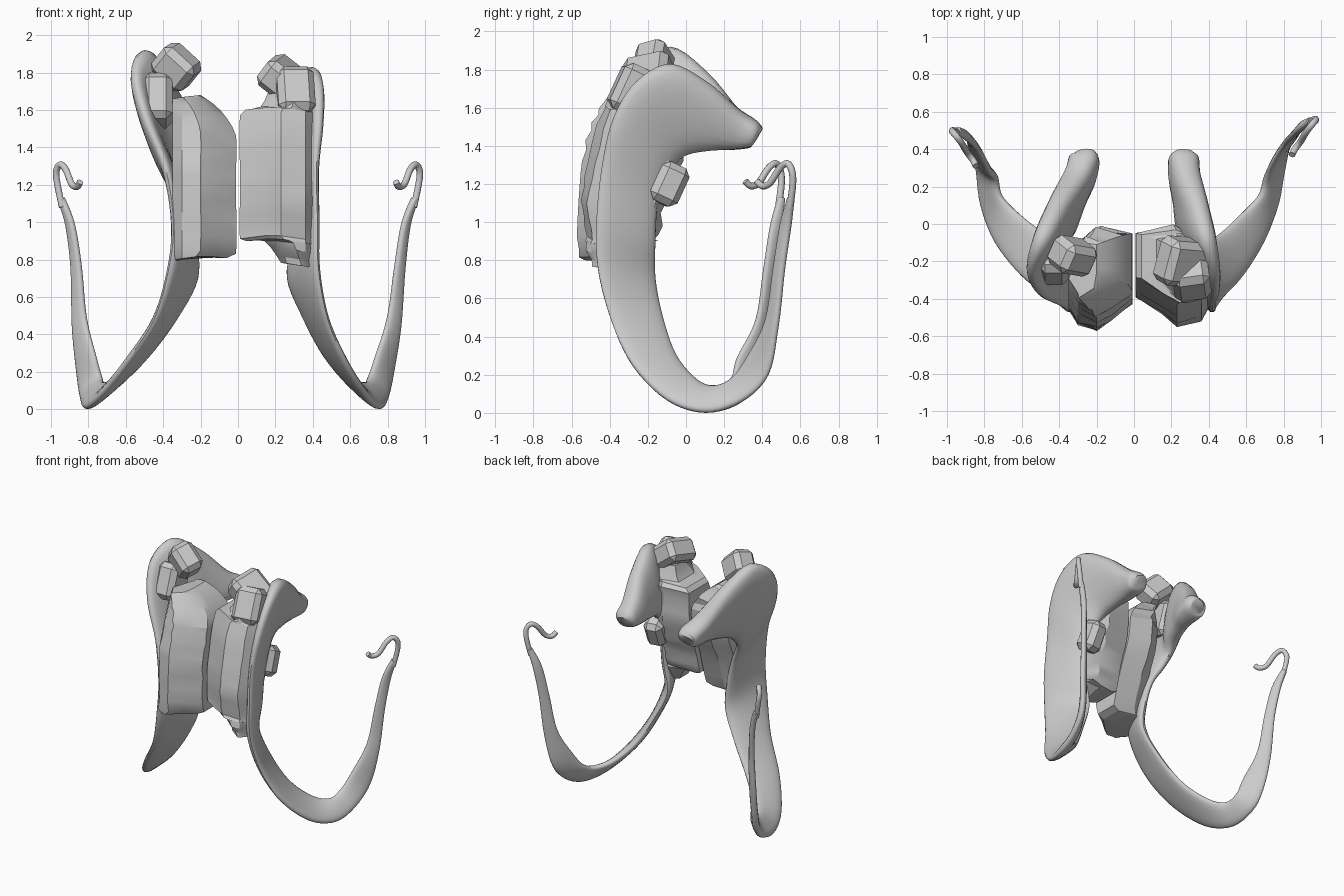
import bpy, math, random
from mathutils import Vector, Euler

if "Cube" in bpy.data.objects:
    bpy.data.objects.remove(bpy.data.objects["Cube"])
random.seed(4)

# Band stations: outer rim point, inner edge point, half thickness
BAND = [
    ((.275, .40, 1.49), (.255, .36, 1.42), .05),
    ((.28, .37, 1.53), (.25, .33, 1.395), .08),
    ((.30, .28, 1.59), (.24, .23, 1.385), .08),
    ((.35, .12, 1.73), (.25, .12, 1.375), .075),
    ((.40, -.08, 1.83), (.26, .00, 1.35), .075),
    ((.44, -.26, 1.74), (.28, -.07, 1.29), .055),
    ((.44, -.38, 1.55), (.30, -.12, 1.20), .045),
    ((.42, -.44, 1.30), (.31, -.15, 1.08), .035),
    ((.425, -.47, 1.00), (.30, -.16, .90), .035),
    ((.43, -.46, .75), (.27, -.16, .70), .035),
    ((.48, -.39, .48), (.35, -.12, .50), .03),
    ((.58, -.28, .25), (.46, -.05, .30), .03),
    ((.69, -.10, .07), (.58, .06, .17), .03),
    ((.765, .10, .005), (.67, .15, .14), .03),
    ((.80, .29, .06), (.70, .24, .18), .028),
    ((.83, .43, .20), (.74, .32, .29), .025),
    ((.87, .48, .45), (.80, .42, .49), .022),
    ((.89, .515, .75), (.84, .46, .76), .02),
    ((.915, .55, .98), (.88, .495, .99), .02),
    ((.955, .565, 1.12), (.935, .535, 1.13), .02)]
# Outward shift of the left band, station by station
SHIFT = [0, 0, .02, .06, .1, .115, .06, -.03, -.08, -.06, -.03, .02, .05, .05, .04, .03, .015, 0, 0, 0]
HOOK = [(.94, .545, 1.08), (.965, .56, 1.2), (.972, .555, 1.27), (.95, .53, 1.308),
        (.92, .49, 1.28), (.89, .44, 1.205), (.86, .40, 1.19), (.845, .37, 1.215)]


def add_mesh(name, rings, angle=50):
    n = len(rings[0])
    verts = [v for r in rings for v in r]
    faces = [(i * n + j, i * n + (j + 1) % n, (i + 1) * n + (j + 1) % n, (i + 1) * n + j)
             for i in range(len(rings) - 1) for j in range(n)]
    faces += [tuple(range(n))[::-1], tuple(range(len(verts) - n, len(verts)))]
    me = bpy.data.meshes.new(name)
    me.from_pydata(verts, [], faces)
    ob = bpy.data.objects.new(name, me)
    bpy.context.collection.objects.link(ob)
    bpy.ops.object.select_all(action='DESELECT')
    ob.select_set(True)
    bpy.context.view_layer.objects.active = ob
    bpy.ops.object.mode_set(mode='EDIT')
    bpy.ops.mesh.select_all(action='SELECT')
    bpy.ops.mesh.normals_make_consistent(inside=False)
    bpy.ops.object.mode_set(mode='OBJECT')
    bpy.ops.object.shade_smooth_by_angle(angle=math.radians(angle))
    return ob


def smooth(pts, steps=5):
    # Catmull-Rom through a list of equal-length vectors
    out = []
    for i in range(len(pts) - 1):
        p = [pts[max(0, min(len(pts) - 1, i + k))] for k in (-1, 0, 1, 2)]
        for s in range(steps):
            t = s / steps
            out.append([.5 * (2 * b + (c - a) * t + (2 * a - 5 * b + 4 * c - d) * t * t
                              + (3 * b - a - 3 * c + d) * t ** 3) for a, b, c, d in zip(*p)])
    return out + [list(pts[-1])]


def band(name, side):
    rows = []
    for k, (a, b, t) in enumerate(BAND):
        a, b = list(a), list(b)
        if side < 0:
            a[0] += SHIFT[k]
            b[0] += SHIFT[k] * .8
            if 3 <= k <= 6:
                a[2] += (.05, .09, .07, .03)[k - 3]
            if k > 14:
                a[1] -= .05
                b[1] -= .05
        rows.append(a + b + [t])
    rows = smooth(rows)
    mids = [(Vector(r[:3]) + Vector(r[3:6])) / 2 for r in rows]
    rings = []
    for i, r in enumerate(rows):
        a, b, t = Vector(r[:3]), Vector(r[3:6]), r[6]
        tan = mids[min(i + 1, len(rows) - 1)] - mids[max(i - 1, 0)]
        nrm = tan.cross(a - b).normalized()
        ring = []
        for j in range(20):
            q = 2 * math.pi * j / 20
            c, s = math.cos(q), math.sin(q)
            v = mids[i] + (a - b) / 2 * math.copysign(abs(c) ** .8, c) \
                + nrm * t * math.copysign(abs(s) ** .8, s)
            ring.append((v.x * side, v.y, max(v.z, 0)))
        rings.append(ring)
    add_mesh(name, rings)


def hook(name, side):
    cu = bpy.data.curves.new(name, 'CURVE')
    cu.dimensions = '3D'
    cu.bevel_depth = .018
    cu.bevel_resolution = 3
    cu.use_fill_caps = True
    sp = cu.splines.new('POLY')
    pts = smooth(HOOK, 4)
    sp.points.add(len(pts) - 1)
    for p, (x, y, z) in zip(sp.points, pts):
        p.co = (x * side, y - (.06 if side < 0 else 0), z, 1)
    bpy.context.collection.objects.link(bpy.data.objects.new(name, cu))


def block(name, side, rows, xo):
    # Ridged pad filling the space between band and middle plane
    rings = []
    for z, xi, yf, yb in smooth(rows, 3):
        xi = max(xi, .008)
        j = lambda s: random.uniform(-s, s)
        xm = (xi + xo) / 2
        ring = [(xi, yb - .03), (xi, (yf + yb) / 2), (xi, yf + .15 + j(.01)),
                (xm - .06, yf + .06 + j(.015)), (xm + .02, yf + j(.012)),
                (xo - .05, yf + .03 + j(.012)), (xo, yf + .11), (xo - .07, yb - .06),
                (xm, yb + j(.02))]
        rings.append([(x * side, y, z + .02 * math.sin(9 * x)) for x, y in ring])
    add_mesh(name, rings, 25)


def chunk(name, center, size, rot):
    bpy.ops.mesh.primitive_cube_add(size=1, location=center, rotation=Euler([math.radians(r) for r in rot]))
    ob = bpy.context.object
    ob.name = name
    ob.scale = size
    bpy.ops.object.transform_apply(location=False, rotation=False, scale=True)
    m = ob.modifiers.new('bevel', 'BEVEL')
    m.width = .035
    m.segments = 1


for side, label in ((1, 'right'), (-1, 'left')):
    band(label + '_curved_band', side)
    hook(label + '_hook_tip', side)

# Inner pads: height, inner x, front y, back y
block('right_ridged_pad', 1, [
    (.765, .23, -.49, -.22), (.88, .14, -.53, -.17), (.91, .01, -.53, -.15), (1.1, .01, -.54, -.10),
    (1.3, .01, -.51, -.03), (1.57, .01, -.44, -.02), (1.60, .12, -.42, -.05), (1.70, .17, -.37, -.08)], .41)
block('left_ridged_pad', -1, [
    (.79, .18, -.53, -.22), (.83, .01, -.56, -.2), (1.1, .01, -.57, -.12), (1.3, .01, -.55, -.04),
    (1.46, .01, -.50, -.02), (1.58, .09, -.45, -.04), (1.66, .2, -.40, -.08)], .35)

# Upper chunks under the head of each band
chunk('right_upper_chunk', (.25, -.2, 1.76), (.25, .25, .17), (15, 38, -5))
chunk('right_rear_rib', (.30, -.26, 1.68), (.20, .24, .26), (-25, 0, 8))
chunk('left_upper_chunk', (-.33, -.17, 1.83), (.22, .17, .19), (20, 42, -10))
chunk('left_rear_rib', (-.43, -.19, 1.65), (.16, .22, .26), (-20, 0, 0))
# Low bump showing behind the right pad
chunk('right_rear_bump', (.31, -.09, 1.2), (.14, .16, .22), (-25, 0, 10))
